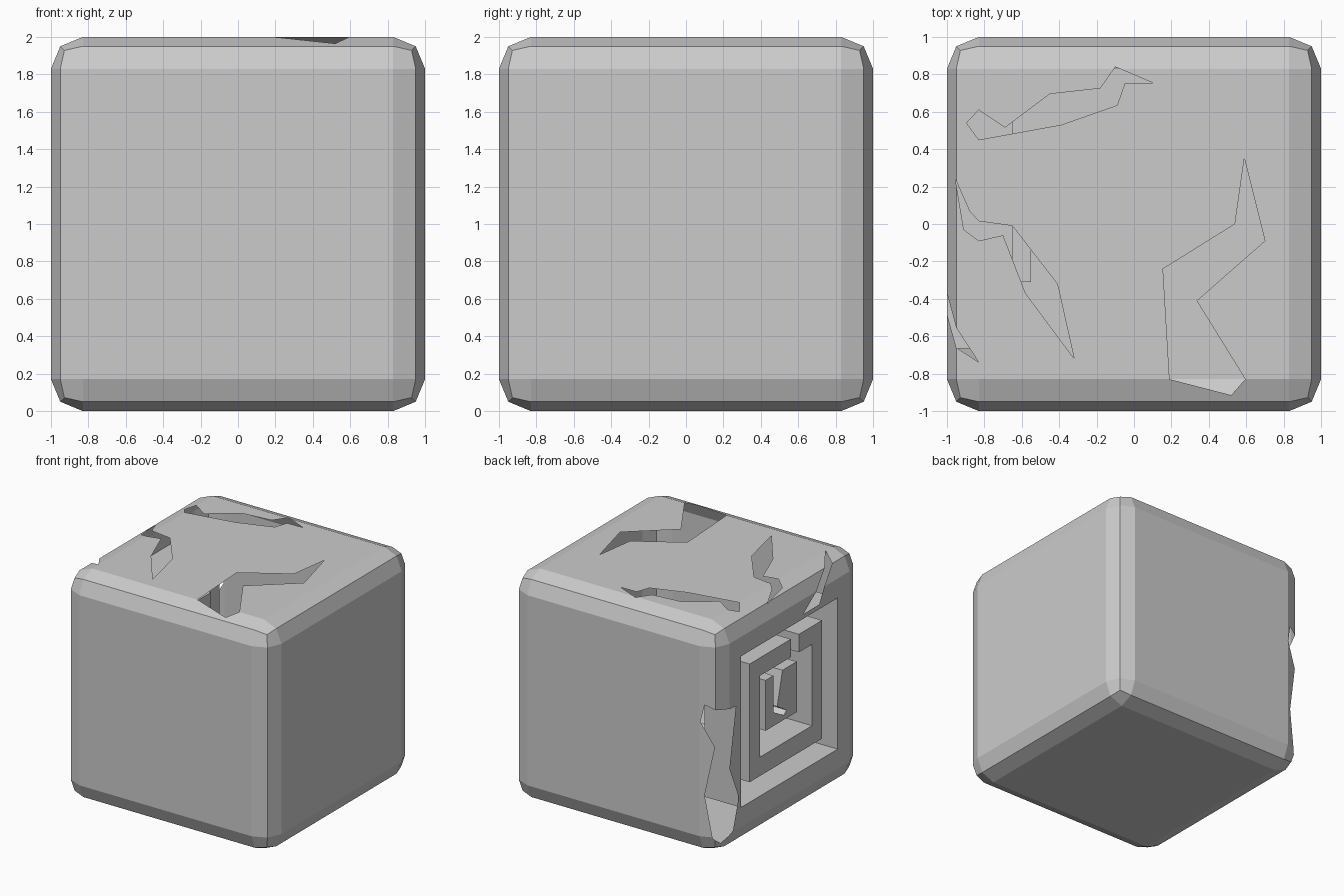
import bpy, bmesh
from mathutils import Vector

if "Cube" in bpy.data.objects:
    bpy.data.objects.remove(bpy.data.objects["Cube"])

skin = bpy.data.materials.new("skin")
hole = bpy.data.materials.new("hole")


def make_object(name, bm, mat):
    me = bpy.data.meshes.new(name)
    bmesh.ops.recalc_face_normals(bm, faces=bm.faces)
    bm.to_mesh(me)
    bm.free()
    me.materials.append(mat)
    ob = bpy.data.objects.new(name, me)
    bpy.context.collection.objects.link(ob)
    return ob


def prism(name, pts, direction, near, far, mat):
    """Outline projected along a direction and extruded from near to far."""
    d = Vector(direction).normalized()
    flat = [Vector(p) - d * Vector(p).dot(d) for p in pts]
    bm = bmesh.new()
    a = [bm.verts.new(p + d * near) for p in flat]
    b = [bm.verts.new(p + d * far) for p in flat]
    bm.faces.new(a)
    bm.faces.new(b[::-1])
    n = len(a)
    for i in range(n):
        j = (i + 1) % n
        bm.faces.new((a[i], b[i], b[j], a[j]))
    return make_object(name, bm, mat)


def combine(body, cutter, op):
    cutter.hide_render = True
    m = body.modifiers.new("cut", 'BOOLEAN')
    m.operation = op
    m.solver = 'EXACT'
    m.material_mode = 'TRANSFER'
    m.object = cutter
    bpy.context.view_layer.objects.active = body
    bpy.ops.object.modifier_apply(modifier=m.name)
    bpy.data.objects.remove(cutter)


# body: cube with two-step bevelled edges
bm = bmesh.new()
bmesh.ops.create_cube(bm, size=2)
bmesh.ops.translate(bm, verts=bm.verts, vec=(0, 0, 1))
bmesh.ops.bevel(bm, geom=bm.edges[:], offset=0.17, segments=2, profile=0.5,
                affect='EDGES')
body = make_object("cracked_block", bm, skin)


# square maze of grooves in the left face: (y, z) outlines, inner x, outer x
def rect(y0, y1, z0, z1):
    return [(y0, z0), (y1, z0), (y1, z1), (y0, z1)]


maze = [
    (rect(-.665, .67, .34, 1.66), -.65, -1.2, 'DIFFERENCE'),   # outer ring
    (rect(-.45, .55, .515, 1.547), -.4, -1.0, 'UNION'),        # middle block
    (rect(-.31, .41, .68, 1.39), -.55, -1.2, 'DIFFERENCE'),    # inner ring
    (rect(-.10, .33, .88, 1.32), -.4, -1.0, 'UNION'),          # centre block
    (rect(-.13, -.02, 1.36, 1.60), -.65, -1.2, 'DIFFERENCE'),  # passage
    ([(.22, 1.35), (.09, 1.35), (.17, 1.03), (.04, .95), (.08, .92),
      (.22, 1.0)], -.6, -1.2, 'DIFFERENCE'),                   # centre slot
]
for outline, inner, outer, op in maze:
    pts = [(0, y, z) for y, z in outline]
    combine(body, prism("groove", pts, (1, 0, 0), inner, outer, skin), op)

# open cracks in the top
top_cracks = [
    [(-.10, .84), (.10, .755), (-.05, .75), (-.09, .635), (-.39, .53),
     (-.83, .45), (-.895, .54), (-.83, .61), (-.69, .515), (-.45, .695),
     (-.18, .725)],
    [(-.955, .24), (-.88, .07), (-.83, .015), (-.65, -.01), (-.55, -.14),
     (-.41, -.32), (-.32, -.72), (-.58, -.37), (-.70, -.06), (-.83, -.09),
     (-.91, -.03)],
    [(.59, .35), (.54, 0), (.155, -.24), (.19, -.83), (.52, -.915),
     (.595, -.83), (.335, -.41), (.70, -.09)],
]
for crack in top_cracks:
    pts = [(x, y, 0) for x, y in crack]
    combine(body, prism("crack", pts, (0, 0, 1), 1.75, 2.2, hole), 'DIFFERENCE')

# crack over the top left edge
pts = [(-.83, -.74, 2), (-.95, -.66, 1.95), (-1, -.48, 1.83),
       (-1, -.41, 1.70), (-1, -.19, 1.70), (-1, -.37, 1.83)]
combine(body, prism("crack", pts, (-1, 0, 1), 1.87, 2.3, hole), 'DIFFERENCE')

# crack down the back left edge
pts = [(-.87, .985, 1.32), (-.955, .94, 1.28), (-1, .74, 1.25),
       (-1, .83, .74), (-1, .70, .44), (-.98, .76, .18), (-.93, .86, .10),
       (-.92, .95, .16), (-.87, .985, .53), (-.95, .955, .96), (-.84, 1, 1.17)]
combine(body, prism("crack", pts, (-1, 1, 0), 1.17, 1.6, hole), 'DIFFERENCE')

# the cracks open straight into the hollow inside: remove their walls
me = body.data
hole_slots = {i for i, m in enumerate(me.materials) if m == hole}
bm = bmesh.new()
bm.from_mesh(me)
bmesh.ops.delete(bm, geom=[f for f in bm.faces if f.material_index in hole_slots],
                 context='FACES')
for f in bm.faces:
    f.material_index = 0
    f.smooth = False
bm.to_mesh(me)
bm.free()
me.materials.clear()
